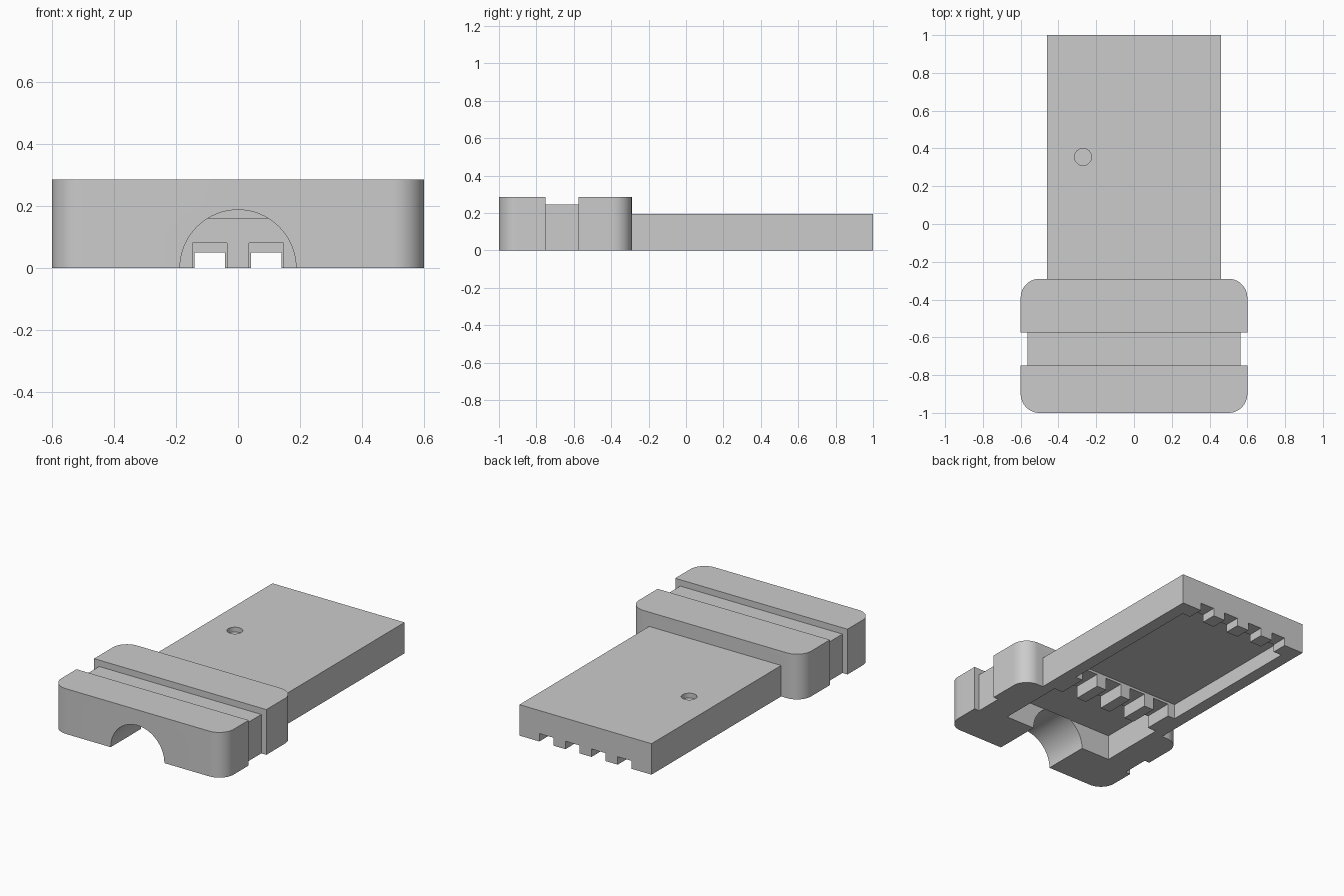
import bpy, bmesh, math
from mathutils import Matrix

if "Cube" in bpy.data.objects:
    bpy.data.objects.remove(bpy.data.objects["Cube"])

grey = bpy.data.materials.new("plain_grey")
grey.diffuse_color = (0.6, 0.6, 0.6, 1)
grey.use_nodes = True
grey.node_tree.nodes["Principled BSDF"].inputs["Base Color"].default_value = grey.diffuse_color


def make(name, bm):
    mesh = bpy.data.meshes.new(name)
    bmesh.ops.recalc_face_normals(bm, faces=bm.faces)
    bm.to_mesh(mesh)
    bm.free()
    obj = bpy.data.objects.new(name, mesh)
    bpy.context.collection.objects.link(obj)
    mesh.materials.append(grey)
    return obj


def box(name, x, y, z, corner=0):
    """Box from (min, max) ranges, with optional rounded upright edges."""
    bm = bmesh.new()
    bmesh.ops.create_cube(bm, size=1)
    for v in bm.verts:
        v.co = [r[0] if c < 0 else r[1] for c, r in zip(v.co, (x, y, z))]
    if corner:
        upright = [e for e in bm.edges
                   if abs(e.verts[0].co.z - e.verts[1].co.z) > 0.1]
        bmesh.ops.bevel(bm, geom=upright, offset=corner, segments=12,
                        profile=0.5, affect='EDGES')
    return make(name, bm)


def cylinder(name, radius, length, matrix):
    bm = bmesh.new()
    bmesh.ops.create_cone(bm, cap_ends=True, segments=64, radius1=radius,
                          radius2=radius, depth=length, matrix=matrix)
    return make(name, bm)


def combine(target, other, operation='DIFFERENCE'):
    bpy.context.view_layer.objects.active = target
    mod = target.modifiers.new("cut", 'BOOLEAN')
    mod.operation = operation
    mod.solver = 'EXACT'
    mod.object = other
    bpy.ops.object.modifier_apply(modifier=mod.name)
    bpy.data.objects.remove(other)


# Rounded grip with a groove around the top and sides
shell = box("connector_half_shell", (-0.6, 0.6), (-1, -0.29), (0, 0.285), 0.1)
groove = (-0.75, -0.575)
combine(shell, box("groove_top", (-1, 1), groove, (0.245, 0.5)))
for s in (-1, 1):
    combine(shell, box("groove_side", sorted((s * 0.565, s)), groove, (-0.1, 0.5)))

# Flat sleeve
combine(shell, box("sleeve", (-0.46, 0.46), (-0.5, 1), (0, 0.195)), 'UNION')

# Underside pockets: grip chamber and board recess
combine(shell, box("grip_chamber", (-0.39, 0.39), (-0.7, -0.265), (-0.1, 0.16)))
combine(shell, box("board_recess", (-0.38, 0.38), (-0.08, 0.9), (-0.1, 0.095)))

# Four wire slots in the partition, four contact slots in the end wall
for i in range(4):
    x = (i - 1.5) * 0.182
    combine(shell, box("wire_slot", (x - 0.056, x + 0.056), (-0.4, 0), (-0.1, 0.08)))
    combine(shell, box("contact_slot", (x - 0.049, x + 0.049), (0.8, 1.1), (-0.1, 0.05)))

# Half-round cable opening at the front
combine(shell, cylinder("cable_opening", 0.187, 0.4,
                        Matrix.Translation((0, -0.9, 0)) @ Matrix.Rotation(math.pi / 2, 4, 'X')))

# Shallow round dimple on top
combine(shell, cylinder("dimple", 0.045, 0.2, Matrix.Translation((-0.27, 0.355, 0.265))))

bpy.ops.object.select_all(action='DESELECT')
shell.select_set(True)
bpy.context.view_layer.objects.active = shell
bpy.ops.object.shade_smooth_by_angle(angle=math.radians(30))
